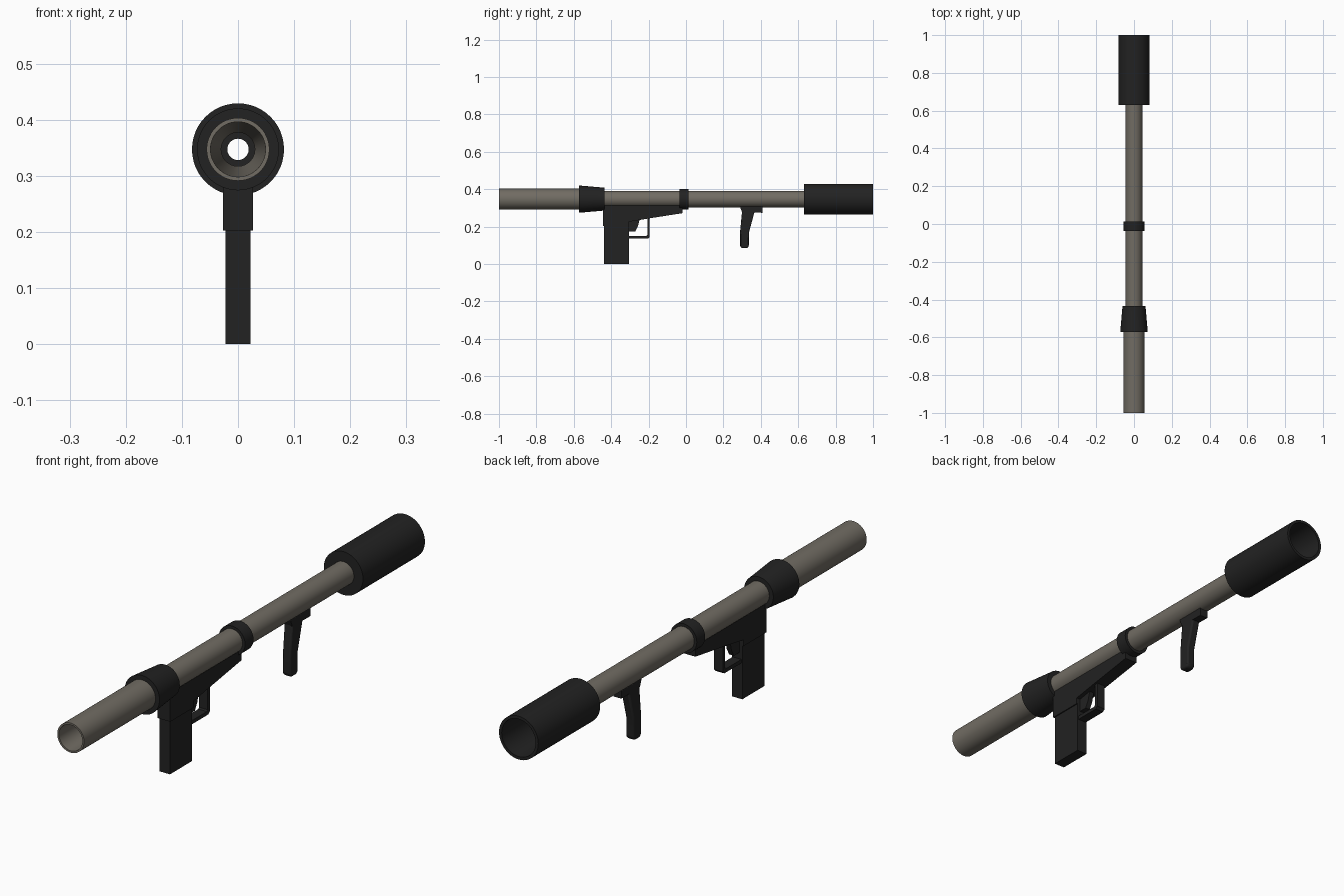
import bpy, bmesh, math

if "Cube" in bpy.data.objects:
    bpy.data.objects.remove(bpy.data.objects["Cube"])

AXIS_Z = 0.347

def material(name, color):
    m = bpy.data.materials.new(name)
    m.diffuse_color = (*color, 1)
    m.use_nodes = True
    m.node_tree.nodes["Principled BSDF"].inputs["Base Color"].default_value = m.diffuse_color
    return m

tan = material("olive_tan", (0.165, 0.15, 0.125))
black = material("matte_black", (0.016, 0.016, 0.016))

def finish(bm, name, mat, bevel=0):
    bmesh.ops.recalc_face_normals(bm, faces=bm.faces[:])
    me = bpy.data.meshes.new(name)
    bm.to_mesh(me)
    bm.free()
    me.materials.append(mat)
    ob = bpy.data.objects.new(name, me)
    bpy.context.collection.objects.link(ob)
    if bevel:
        b = ob.modifiers.new("bevel", 'BEVEL')
        b.width = bevel
        b.segments = 2
    bpy.ops.object.select_all(action='DESELECT')
    ob.select_set(True)
    bpy.context.view_layer.objects.active = ob
    bpy.ops.object.shade_smooth_by_angle(angle=math.radians(35))
    return ob

def lathe(name, profile, mat, sides=48):
    """Revolve a closed (y, radius) loop round the launcher axis."""
    bm = bmesh.new()
    rings = []
    for i in range(sides):
        a = 2 * math.pi * i / sides
        rings.append([bm.verts.new((r * math.cos(a), y, AXIS_Z + r * math.sin(a)))
                      for y, r in profile])
    n = len(profile)
    for i in range(sides):
        p, q = rings[i], rings[(i + 1) % sides]
        for j in range(n):
            k = (j + 1) % n
            bm.faces.new((p[j], p[k], q[k], q[j]))
    return finish(bm, name, mat)

def plate(name, pts, half, mat, bevel=0):
    """Extrude a (y, z) outline across x."""
    bm = bmesh.new()
    f = bm.faces.new([bm.verts.new((-half, y, z)) for y, z in pts])
    ext = bmesh.ops.extrude_face_region(bm, geom=[f])
    for v in ext["geom"]:
        if isinstance(v, bmesh.types.BMVert):
            v.co.x = half
    return finish(bm, name, mat, bevel)

# Tubes along the axis
lathe("rear_tube", [(-1, 0.056), (-0.5, 0.056), (-0.5, 0.03), (-0.57, 0.03),
                    (-0.9, 0.047), (-1, 0.049)], tan)
lathe("main_tube", [(-0.5, 0.044), (0.68, 0.044), (0.68, 0.03), (-0.5, 0.03)], tan)

# Dark fittings
lathe("rear_collar", [(-0.573, 0.05), (-0.573, 0.073), (-0.435, 0.061),
                      (-0.435, 0.04)], black)
lathe("middle_band", [(-0.036, 0.04), (-0.036, 0.055), (0.014, 0.055),
                      (0.014, 0.04)], black)
lathe("muzzle", [(0.63, 0.019), (0.63, 0.082), (1, 0.082), (1, 0.071),
                 (0.72, 0.068), (0.66, 0.019)], black)

# Receiver and pistol grip
plate("receiver", [(-0.443, 0.312), (-0.443, 0.202), (-0.305, 0.202), (-0.305, 0.226),
                   (-0.21, 0.242), (-0.018, 0.272), (-0.018, 0.312)], 0.0265, black)
plate("pistol_grip", [(-0.438, 0.21), (-0.438, 0), (-0.305, 0), (-0.305, 0.21)],
      0.022, black)

# Trigger guard and trigger
plate("trigger_guard", [(-0.31, 0.150), (-0.31, 0.136), (-0.203, 0.136), (-0.194, 0.145),
                        (-0.194, 0.25), (-0.207, 0.25), (-0.207, 0.155),
                        (-0.212, 0.150)], 0.018, black)
plate("trigger", [(-0.31, 0.235), (-0.31, 0.174), (-0.272, 0.174), (-0.258, 0.2),
                  (-0.248, 0.236)], 0.010, black)

# Forward hand grip
plate("grip_mount", [(0.288, 0.308), (0.30, 0.276), (0.41, 0.274), (0.41, 0.308)],
      0.017, black)
plate("forward_grip", [(0.30, 0.285), (0.289, 0.17), (0.289, 0.095), (0.297, 0.085),
                       (0.328, 0.085), (0.336, 0.095), (0.337, 0.17), (0.368, 0.285)],
      0.017, black, 0.006)
